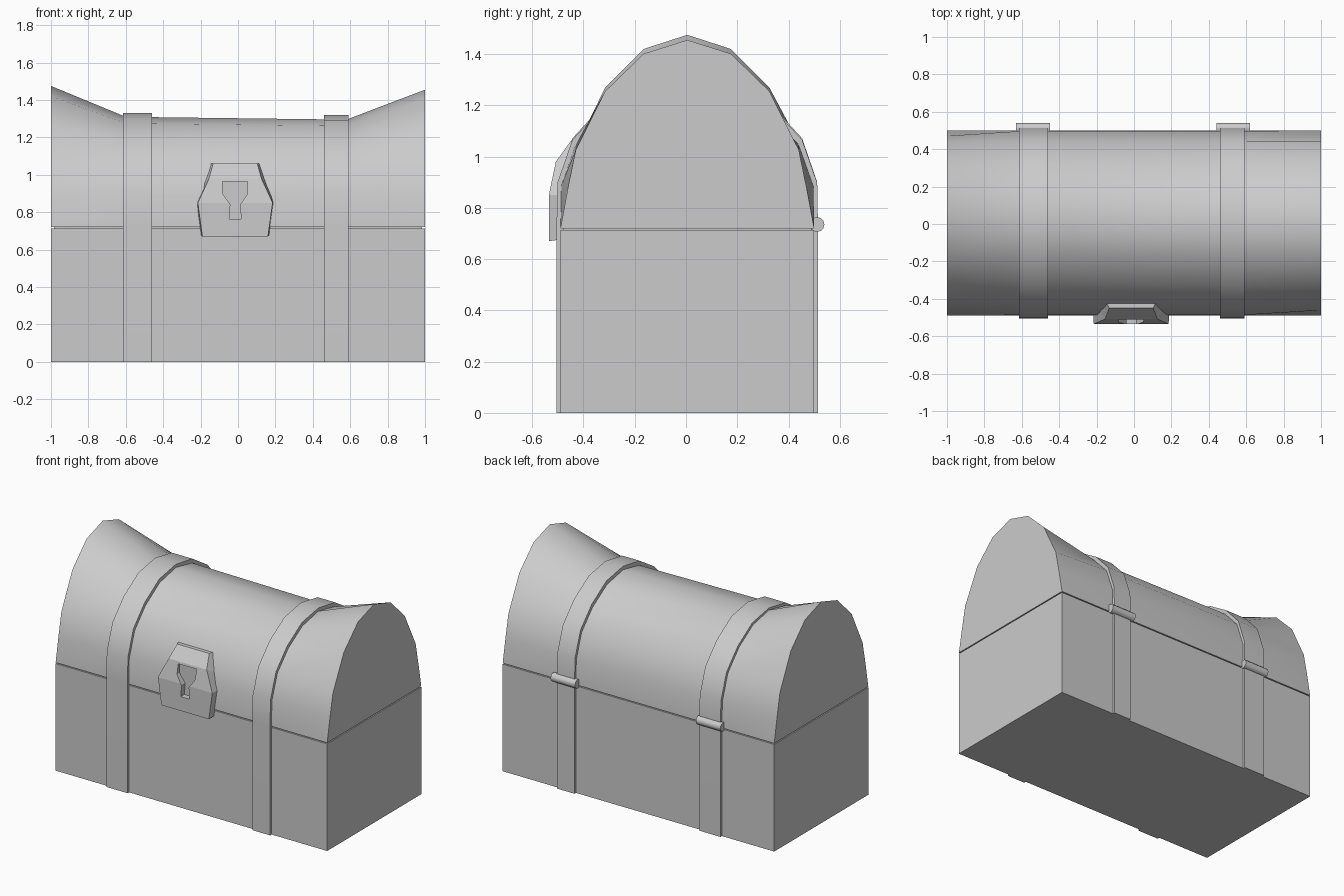
import bpy, bmesh, math

if "Cube" in bpy.data.objects:
    bpy.data.objects.remove(bpy.data.objects["Cube"])

CY = 0.005  # chest centre in y


def finish(name, bm, smooth=False):
    bmesh.ops.recalc_face_normals(bm, faces=bm.faces)
    me = bpy.data.meshes.new(name)
    bm.to_mesh(me)
    bm.free()
    ob = bpy.data.objects.new(name, me)
    bpy.context.collection.objects.link(ob)
    if smooth:
        bpy.ops.object.select_all(action='DESELECT')
        ob.select_set(True)
        bpy.context.view_layer.objects.active = ob
        bpy.ops.object.shade_smooth_by_angle(angle=math.radians(40))
    return ob


def loft(name, rings, smooth=False):
    """Skin a list of closed rings and cap both ends."""
    bm = bmesh.new()
    vs = [[bm.verts.new(p) for p in r] for r in rings]
    n = len(rings[0])
    for a, b in zip(vs, vs[1:]):
        for i in range(n):
            j = (i + 1) % n
            bm.faces.new((a[i], a[j], b[j], b[i]))
    bm.faces.new(vs[0])
    bm.faces.new(vs[-1])
    return finish(name, bm, smooth)


def box(name, x0, x1, y0, y1, z0, z1):
    return loft(name, [[(x0, y0, z), (x1, y0, z), (x1, y1, z), (x0, y1, z)] for z in (z0, z1)])


def arch(half):
    """Mirror a half profile (side to crown) into a full arch."""
    return [(-y, z) for y, z in half] + [(y, z) for y, z in half[-2::-1]]


def raised(half, peak, base=0.72):
    """Stretch a half profile so its crown reaches the given height."""
    k = (peak - base) / (half[-1][1] - base)
    return [(y, base + (z - base) * k) for y, z in half]


# half profiles of the lid: tall pointed ends, round middle
END = [(0.495, 0.72), (0.466, 0.88), (0.435, 1.035), (0.32, 1.27), (0.17, 1.42), (0, 1.475)]
MID = [(0.495, 0.72), (0.492, 0.89), (0.435, 1.055), (0.32, 1.18), (0.17, 1.275), (0, 1.31)]

# base and flared lid
box("chest_base", -1, 1, CY - 0.495, CY + 0.495, 0, 0.713)
stations = [(-1, END, 1.475), (-0.6, MID, 1.31), (0.58, MID, 1.295), (1, END, 1.455)]
loft("chest_lid", [[(x, CY + y, z) for y, z in arch(raised(p, peak))]
                   for x, p, peak in stations], True)
box("lid_seam_core", -0.985, 0.985, CY - 0.485, CY + 0.485, 0.70, 0.73)

# straps over the lid and down both sides, with a barrel hinge at the back
for side, x0, x1, peak in (("left", -0.615, -0.46, 1.33), ("right", 0.46, 0.59, 1.32)):
    mid = raised(MID, peak)
    outer = arch([(0.51, 0)] + [(y * 0.51 / 0.495, z + 0.005 * (y > 0)) for y, z in mid])
    inner = arch([(0.485, 0)] + [(y * 0.97, z - 0.04) for y, z in mid])
    loft("strap_" + side, [[(x0, CY + a[0], a[1]), (x1, CY + a[0], a[1]),
                            (x1, CY + b[0], b[1]), (x0, CY + b[0], b[1])]
                           for a, b in zip(outer, inner)], True)
    h0 = x0 - 0.015 if side == "left" else x0 - 0.02
    h1 = h0 + 0.18
    loft("hinge_" + side, [[(x, 0.511 + 0.029 * math.cos(t * math.pi / 6),
                             0.735 + 0.029 * math.sin(t * math.pi / 6)) for t in range(12)]
                           for x in (h0, h1)], True)

# lock plate: rows of front half width, front y, front z, back half width, back z
LX = -0.015
rows = [(0.175, -0.535, 0.67, 0.190, 0.685), (0.200, -0.535, 0.85, 0.206, 0.85),
        (0.140, -0.508, 0.98, 0.185, 0.93), (0.118, -0.45, 1.06, 0.128, 1.06)]
lock = loft("lock_plate", [[(LX - f, y, z), (LX + f, y, z), (LX + b, -0.425, zb), (LX - b, -0.425, zb)]
                           for f, y, z, b, zb in rows])

# keyhole recess
half = [(0.067, 0.965), (0.067, 0.90), (0.026, 0.84), (0.032, 0.765)]
hole = [(-x, z) for x, z in half] + [(x, z) for x, z in half[::-1]]
cutter = loft("keyhole_cutter", [[(LX + x, y, z) for x, z in hole] for y in (-0.6, -0.497)])
mod = lock.modifiers.new("keyhole", 'BOOLEAN')
mod.operation = 'DIFFERENCE'
mod.solver = 'EXACT'
mod.object = cutter
cutter.hide_render = True
cutter.hide_set(True)
